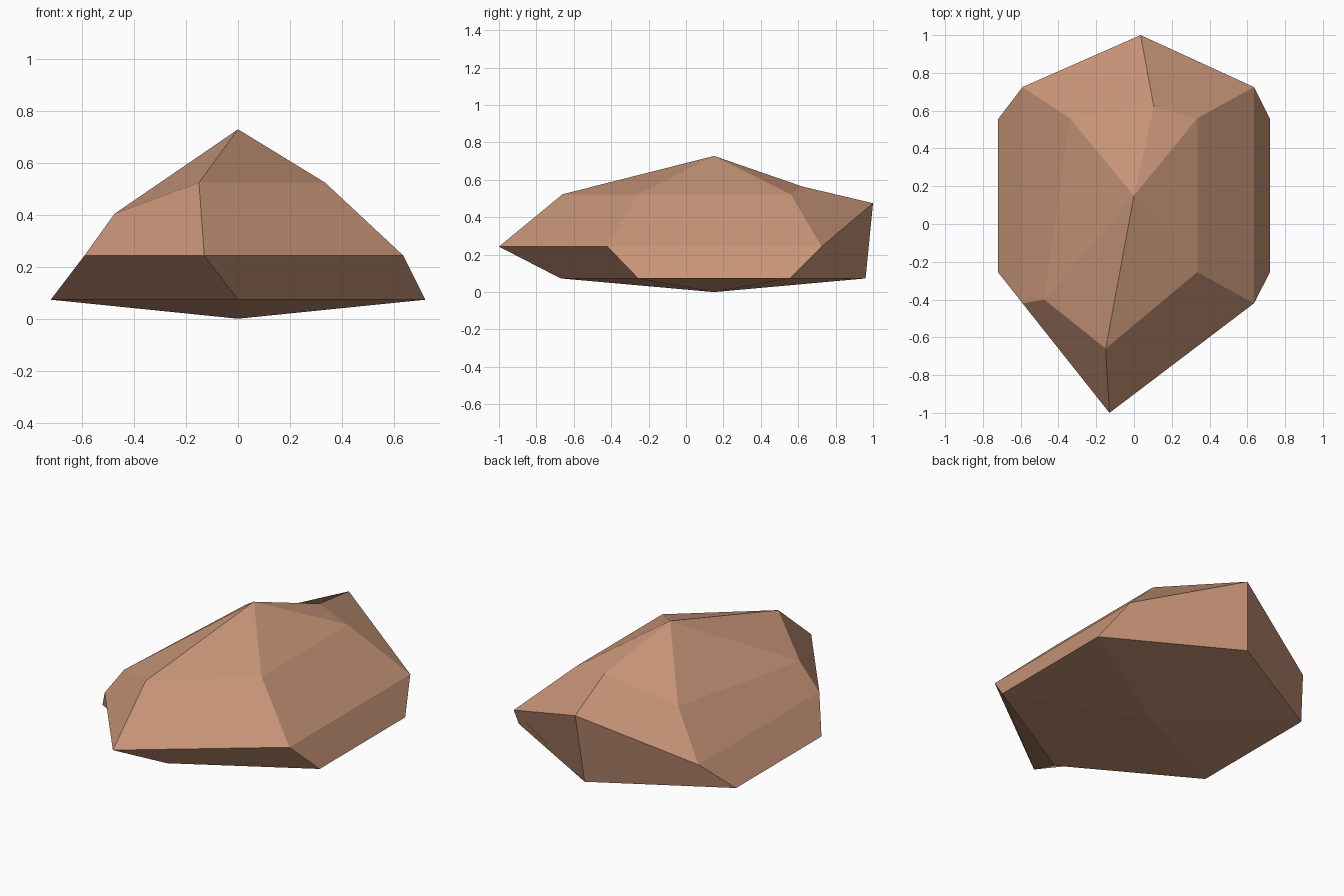
import bpy, bmesh

if "Cube" in bpy.data.objects:
    bpy.data.objects.remove(bpy.data.objects["Cube"])

# One flat colour for the whole rock
mat = bpy.data.materials.new("warm brown stone")
mat.diffuse_color = (0.575, 0.30, 0.188, 1)
mat.use_nodes = True
mat.node_tree.nodes["Principled BSDF"].inputs["Base Color"].default_value = mat.diffuse_color

# Six-sided cross-sections, bottom to top, counter-clockwise from the front point
rings = [
    [(0, -0.67, 0.073), (0.72, -0.255, 0.073), (0.72, 0.555, 0.073),
     (0, 0.96, 0.073), (-0.72, 0.555, 0.073), (-0.72, -0.255, 0.073)],
    [(-0.13, -1.0, 0.243), (0.635, -0.42, 0.243), (0.635, 0.725, 0.243),
     (0.035, 1.0, 0.475), (-0.59, 0.725, 0.243), (-0.59, -0.42, 0.243)],
    [(-0.15, -0.66, 0.523), (0.335, -0.255, 0.523), (0.335, 0.56, 0.523),
     (0.105, 0.62, 0.565), (-0.34, 0.56, 0.463), (-0.475, -0.40, 0.403)],
]

bm = bmesh.new()
bottom = bm.verts.new((0, 0.15, 0))
top = bm.verts.new((0, 0.15, 0.728))
loops = [[bm.verts.new(p) for p in ring] for ring in rings]

for i in range(6):
    j = (i + 1) % 6
    # Fans to the lowest and highest points
    bm.faces.new((bottom, loops[0][j], loops[0][i]))
    bm.faces.new((top, loops[2][i], loops[2][j]))
    # Side facets, ordered so each folds from lower right to upper left
    for low, high in zip(loops, loops[1:]):
        bm.faces.new((low[j], high[j], high[i], low[i]))

mesh = bpy.data.meshes.new("rock")
bm.to_mesh(mesh)
bm.free()
mesh.materials.append(mat)
rock = bpy.data.objects.new("rock", mesh)
bpy.context.collection.objects.link(rock)
